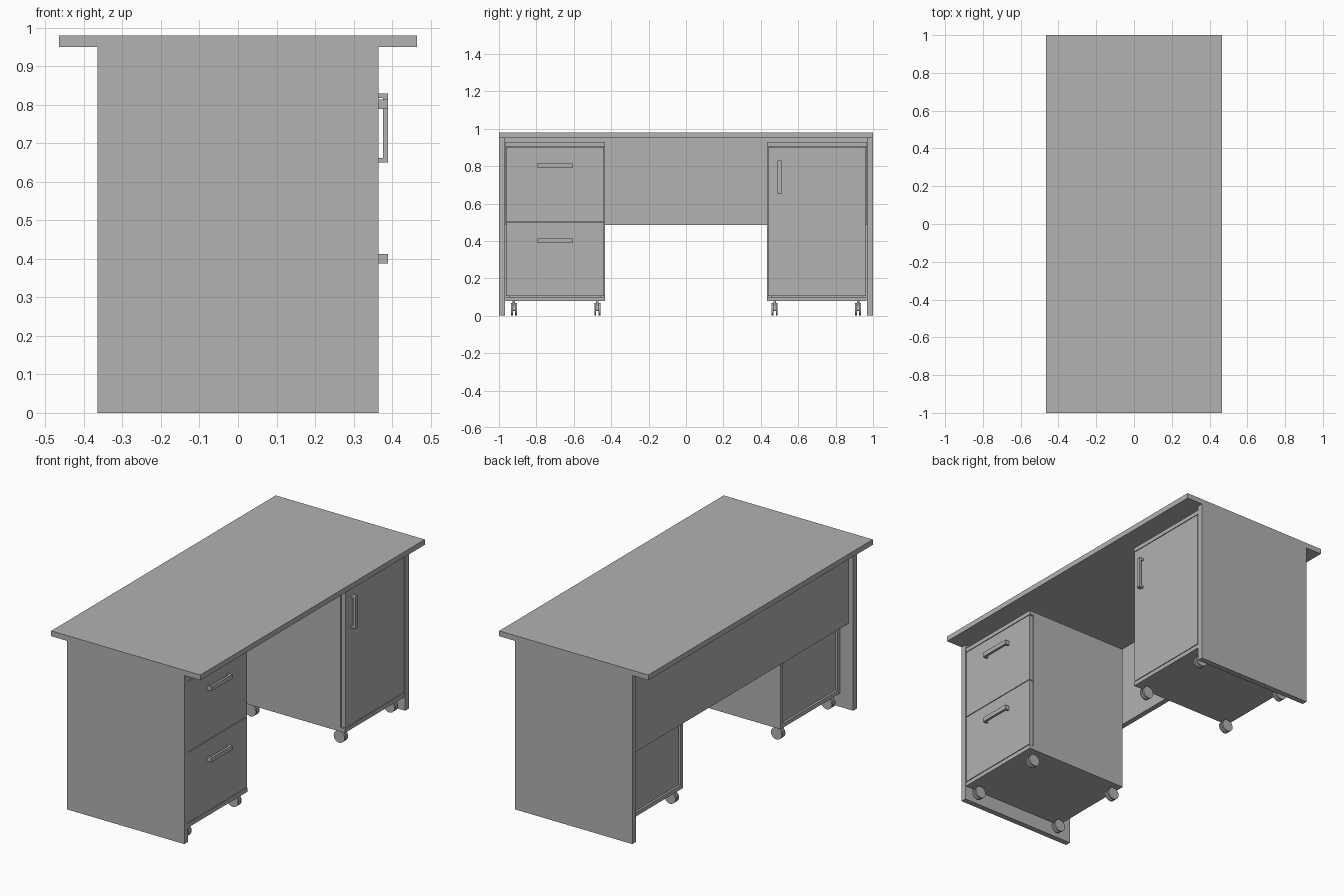
import bpy, bmesh, math
from mathutils import Matrix, Vector

cube = bpy.data.objects.get("Cube")
if cube:
    bpy.data.objects.remove(cube, do_unlink=True)

grey = bpy.data.materials.new("plain grey")
grey.use_nodes = True
colour = (0.445, 0.445, 0.445, 1)
grey.diffuse_color = colour
grey.node_tree.nodes["Principled BSDF"].inputs["Base Color"].default_value = colour


def finish(bm, name):
    bmesh.ops.recalc_face_normals(bm, faces=bm.faces)
    mesh = bpy.data.meshes.new(name)
    bm.to_mesh(mesh)
    bm.free()
    mesh.materials.append(grey)
    obj = bpy.data.objects.new(name, mesh)
    bpy.context.scene.collection.objects.link(obj)
    return obj


def add_box(bm, x, y, z):
    lo, hi = Vector((x[0], y[0], z[0])), Vector((x[1], y[1], z[1]))
    place = Matrix.Translation((lo + hi) / 2) @ Matrix.Diagonal((*(hi - lo), 1))
    bmesh.ops.create_cube(bm, size=1, matrix=place)


def box(name, x, y, z):
    bm = bmesh.new()
    add_box(bm, x, y, z)
    return finish(bm, name)


def span(a, b, side):
    return tuple(sorted((a * side, b * side)))


FRONT, BACK = 0.363, -0.285
INNER, OUTER = 0.434, 0.966
LOW, HIGH = 0.078, 0.928
BOARD = 0.023

# Table top, end panels and modesty panel
box("table_top", (-0.465, 0.465), (-1, 1), (0.95, 0.98))
for side, label in ((-1, "right"), (1, "left")):
    box(label + "_end_panel", (-0.365, 0.365), span(0.968, 1, side), (0, 0.95))
box("modesty_panel", (-0.337, -0.307), (-0.968, 0.968), (0.485, 0.95))


def pedestal(label, side):
    # Carcass boards, with the back panel set in
    y = span(INNER, OUTER, side)
    door_back = FRONT - 0.026
    box(label + "_bottom", (BACK, FRONT), y, (LOW, LOW + BOARD))
    box(label + "_top", (BACK, FRONT), y, (HIGH - BOARD, HIGH))
    for a, b, part in ((INNER, INNER + BOARD, "inner"), (OUTER - BOARD, OUTER, "outer")):
        box(f"{label}_{part}_side", (BACK, door_back), span(a, b, side),
            (LOW + BOARD, HIGH - BOARD))
    box(label + "_back", (BACK + 0.012, BACK + 0.024),
        span(INNER + BOARD, OUTER - BOARD, side), (LOW + BOARD, HIGH - BOARD))


def front_panel(name, side, z):
    box(name, (FRONT - 0.024, FRONT), span(INNER + 0.004, OUTER - 0.004, side), z)


def handle(name, y, z, upright):
    # A bar held by two short feet
    bm = bmesh.new()
    outer = FRONT + 0.027
    add_box(bm, (outer - 0.013, outer), y, z)
    foot = 0.012
    for end in (0, 1):
        run = z if upright else y
        part = (run[0], run[0] + foot) if end == 0 else (run[1] - foot, run[1])
        add_box(bm, (FRONT - 0.001, outer - 0.013),
                y if upright else part, part if upright else z)
    finish(bm, name)


pedestal("drawer_pedestal", -1)
pedestal("cupboard_pedestal", 1)

# Drawers and door
gap = 0.004
middle = 0.503
front_panel("lower_drawer", -1, (LOW + BOARD + gap, middle - gap / 2))
front_panel("upper_drawer", -1, (middle + gap / 2, HIGH - BOARD - gap))
front_panel("cupboard_door", 1, (LOW + BOARD + gap, HIGH - BOARD - gap))
handle("lower_drawer_handle", (-0.793, -0.606), (0.388, 0.413), False)
handle("upper_drawer_handle", (-0.793, -0.606), (0.789, 0.814), False)
handle("door_handle", (0.488, 0.510), (0.65, 0.83), True)


def castor(name, x, y):
    # Twin wheels on an axle, with a fork block and stem
    bm = bmesh.new()
    turn = Matrix.Rotation(math.pi / 2, 4, 'X')
    radius = 0.034
    for offset, r, depth in ((-0.011, radius, 0.010), (0.011, radius, 0.010),
                             (0, 0.008, 0.022)):
        bmesh.ops.create_cone(bm, cap_ends=True, segments=20, radius1=r, radius2=r,
                              depth=depth,
                              matrix=Matrix.Translation((x, y + offset, radius)) @ turn)
    add_box(bm, (x - 0.012, x + 0.012), (y - 0.006, y + 0.006), (radius, 0.07))
    bmesh.ops.create_cone(bm, cap_ends=True, segments=12, radius1=0.007, radius2=0.007,
                          depth=0.016, matrix=Matrix.Translation((x, y, 0.072)))
    obj = finish(bm, name)
    bpy.context.view_layer.objects.active = obj
    obj.select_set(True)
    bpy.ops.object.shade_smooth_by_angle(angle=math.radians(35))
    obj.select_set(False)


bpy.ops.object.select_all(action='DESELECT')
for side, label in ((-1, "drawer"), (1, "cupboard")):
    for x, row in ((0.31, "front"), (-0.243, "back")):
        for y, place in ((0.474, "inner"), (0.92, "outer")):
            castor(f"{label}_{row}_{place}_castor", x, y * side)
